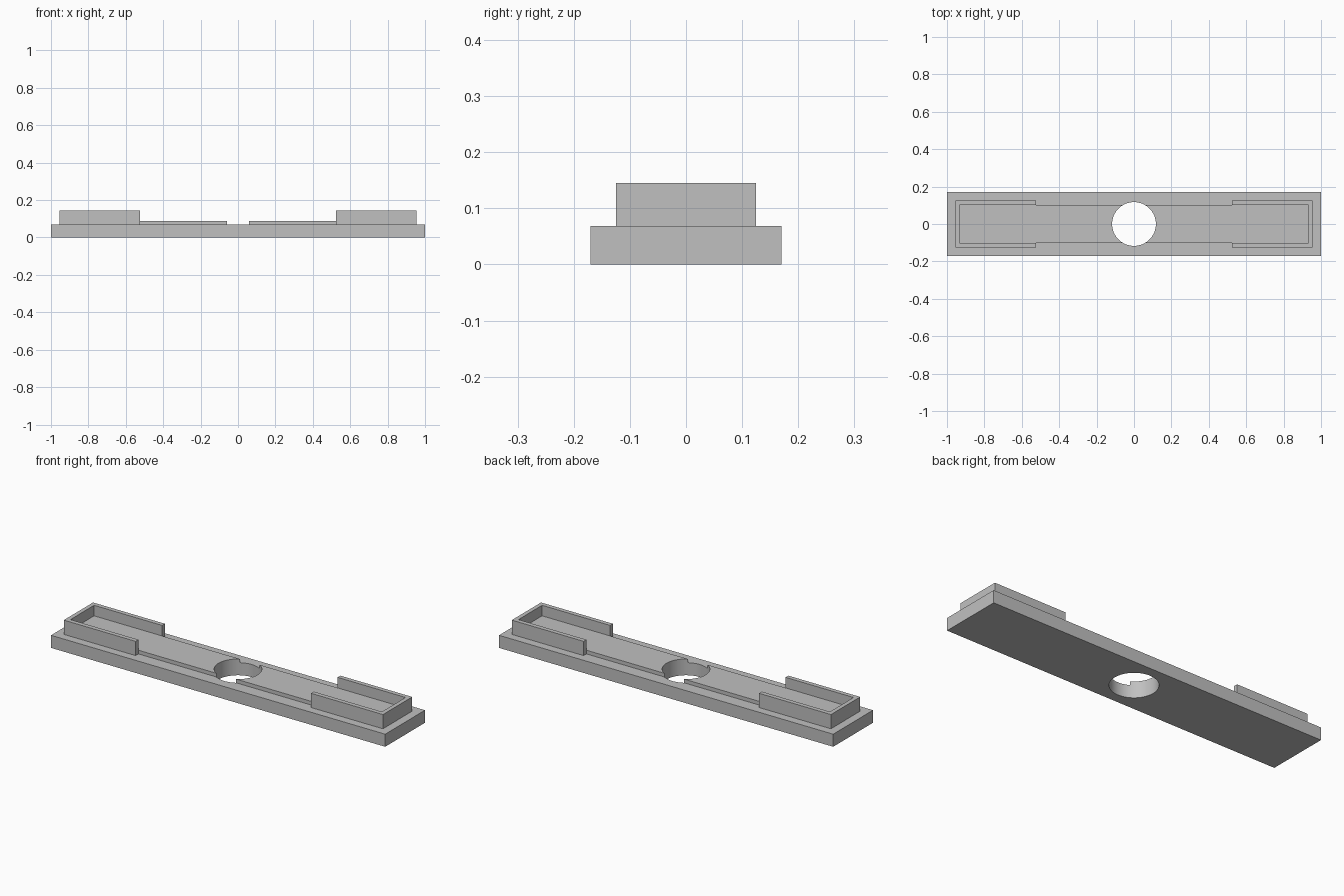
import bpy
import bmesh
import math

cube = bpy.data.objects.get("Cube")
if cube:
    bpy.data.objects.remove(cube, do_unlink=True)

BASE_TOP, FLOOR_TOP, WALL_TOP = 0.068, 0.088, 0.145
HOLE_RADIUS = 0.117

grey = bpy.data.materials.new("plain grey")
grey.use_nodes = True
grey.diffuse_color = (0.53, 0.53, 0.53, 1)
grey.node_tree.nodes["Principled BSDF"].inputs["Base Color"].default_value = grey.diffuse_color


def extrude_outline(name, outline, bottom, top):
    """Solid made by raising a flat outline from bottom to top."""
    bm = bmesh.new()
    face = bm.faces.new([bm.verts.new((x, y, bottom)) for x, y in outline])
    raised = bmesh.ops.extrude_face_region(bm, geom=[face])["geom"]
    verts = [v for v in raised if isinstance(v, bmesh.types.BMVert)]
    bmesh.ops.translate(bm, verts=verts, vec=(0, 0, top - bottom))
    bmesh.ops.recalc_face_normals(bm, faces=bm.faces)
    mesh = bpy.data.meshes.new(name)
    bm.to_mesh(mesh)
    bm.free()
    mesh.materials.append(grey)
    obj = bpy.data.objects.new(name, mesh)
    bpy.context.collection.objects.link(obj)
    return obj


def rectangle(x, y):
    return [(-x, -y), (x, -y), (x, y), (-x, y)]


# Base plate and the raised floor running along it
base = extrude_outline("base_plate", rectangle(1, 0.17), 0, BASE_TOP)
floor = extrude_outline("raised_floor", rectangle(0.932, 0.101), BASE_TOP, FLOOR_TOP)

# Round hole through both
circle = [(HOLE_RADIUS * math.cos(a), HOLE_RADIUS * math.sin(a))
          for a in (math.tau * i / 64 for i in range(64))]
cutter = extrude_outline("hole_cutter", circle, -0.1, 0.3)
cutter.hide_render = True
for part in (base, floor):
    cut = part.modifiers.new("hole", 'BOOLEAN')
    cut.operation = 'DIFFERENCE'
    cut.solver = 'EXACT'
    cut.object = cutter
    bpy.ops.object.select_all(action='DESELECT')
    part.select_set(True)
    bpy.context.view_layer.objects.active = part
    bpy.ops.object.modifier_apply(modifier=cut.name)
    bpy.ops.object.shade_smooth_by_angle(angle=math.radians(30))
bpy.data.objects.remove(cutter, do_unlink=True)

# U-shaped wall around each end of the floor
for name, side in (("left_end_wall", 1), ("right_end_wall", -1)):
    half = [(0.525, 0.101), (0.525, 0.125), (0.955, 0.125)]
    inner = (0.932, 0.101)
    outline = half + [(x, -y) for x, y in reversed(half)]
    outline += [(inner[0], -inner[1]), inner]
    extrude_outline(name, [(side * x, y) for x, y in outline], BASE_TOP, WALL_TOP)
